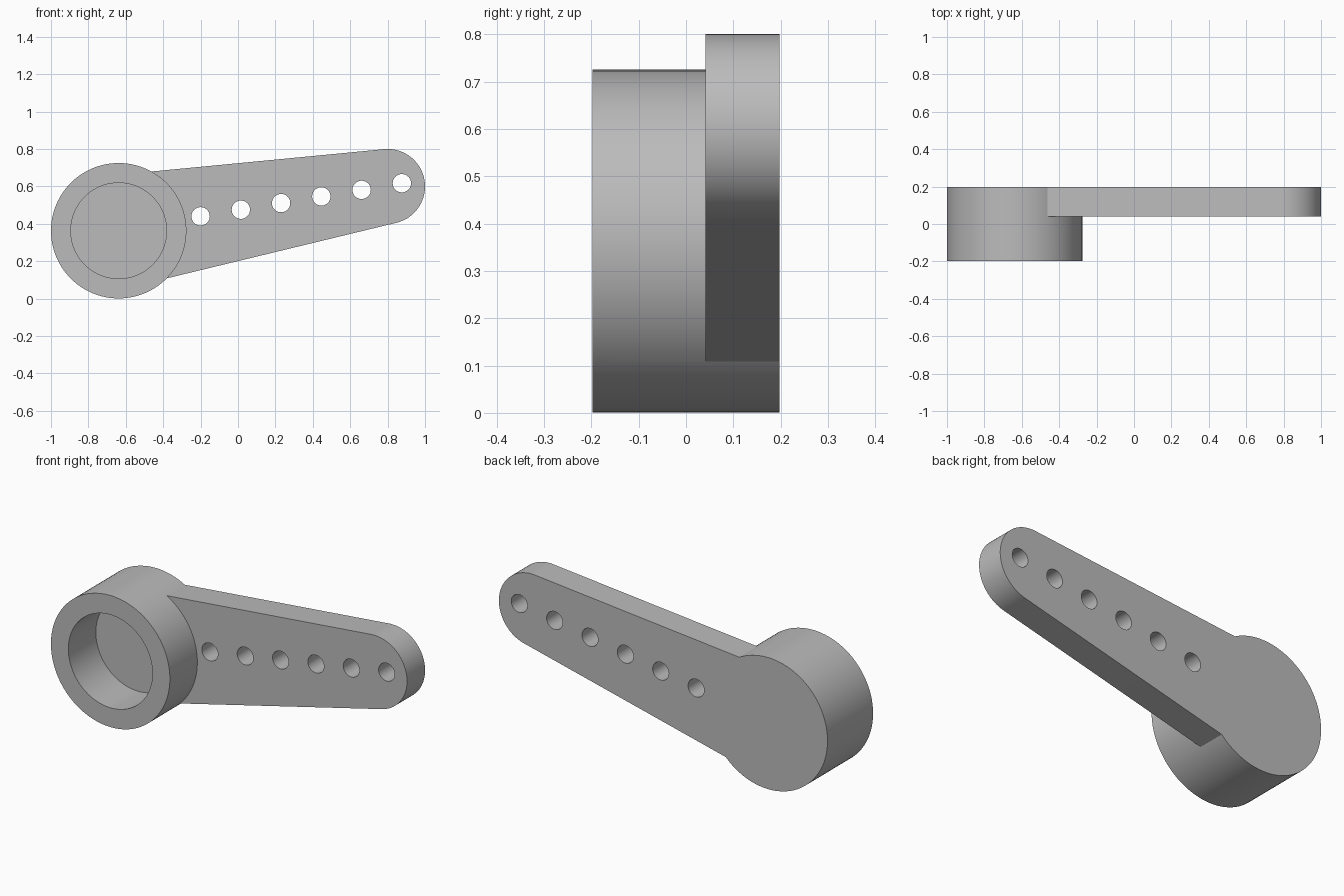
import bpy, bmesh, math
from mathutils import Vector

if "Cube" in bpy.data.objects:
    bpy.data.objects.remove(bpy.data.objects["Cube"], do_unlink=True)

FRONT, STEP, BACK = -0.198, 0.041, 0.198   # depth of hub face, arm face, rear face
HUB, HUB_R, BORE_R = Vector((-0.638, 0.363)), 0.362, 0.256
TIP, TIP_R = Vector((0.8, 0.6)), 0.2
HOLE_A, HOLE_B, HOLE_R = Vector((-0.2, 0.44)), Vector((0.876, 0.617)), 0.049


def arc(centre, radius, start, end, steps):
    return [centre + radius * Vector((math.cos(a), math.sin(a)))
            for a in (start + (end - start) * i / steps for i in range(steps + 1))]


def circle(centre, radius, sides):
    return arc(centre, radius, 0, math.tau, sides)[:-1]


def prism(name, outline, y0, y1):
    """Extrude an x-z outline along y."""
    bm = bmesh.new()
    face = bm.faces.new([bm.verts.new((p.x, y0, p.y)) for p in outline])
    grown = bmesh.ops.extrude_face_region(bm, geom=[face])["geom"]
    bmesh.ops.translate(bm, vec=(0, y1 - y0, 0),
                        verts=[v for v in grown if isinstance(v, bmesh.types.BMVert)])
    bmesh.ops.recalc_face_normals(bm, faces=bm.faces)
    mesh = bpy.data.meshes.new(name)
    bm.to_mesh(mesh)
    bm.free()
    obj = bpy.data.objects.new(name, mesh)
    bpy.context.collection.objects.link(obj)
    return obj


def combine(target, other, operation):
    """Apply a boolean and discard the helper."""
    mod = target.modifiers.new(operation, "BOOLEAN")
    mod.operation, mod.solver, mod.object = operation, "EXACT", other
    bpy.ops.object.select_all(action="DESELECT")
    bpy.context.view_layer.objects.active = target
    target.select_set(True)
    bpy.ops.object.modifier_apply(modifier=mod.name)
    bpy.data.objects.remove(other, do_unlink=True)


# Hub drum
lever = prism("lever_arm", circle(HUB, HUB_R, 96), FRONT, BACK)

# Tapered arm with rounded tip, its flanks tangent to the tip
low, high = math.atan(0.242) - math.pi / 2, math.atan(0.096) + math.pi / 2
tip = arc(TIP, TIP_R, low, high, 48)
root_x = -0.55
root_low = Vector((root_x, tip[0].y - 0.242 * (tip[0].x - root_x)))
root_high = Vector((root_x, tip[-1].y - 0.096 * (tip[-1].x - root_x)))
combine(lever, prism("arm", [root_low] + tip + [root_high], STEP, BACK), "UNION")

# Blind bore in the hub
combine(lever, prism("bore", circle(HUB, BORE_R, 80), FRONT - 0.1, STEP), "DIFFERENCE")

# Row of through holes
for i in range(6):
    centre = HOLE_A.lerp(HOLE_B, i / 5)
    combine(lever, prism("hole", circle(centre, HOLE_R, 40), STEP - 0.06, BACK + 0.1), "DIFFERENCE")

# Plain grey finish
grey = bpy.data.materials.new("light grey")
grey.use_nodes = True
colour = (0.5, 0.5, 0.5, 1)
grey.diffuse_color = colour
grey.node_tree.nodes["Principled BSDF"].inputs["Base Color"].default_value = colour
lever.data.materials.clear()
lever.data.materials.append(grey)
for poly in lever.data.polygons:
    poly.material_index = 0

lever.select_set(True)
bpy.context.view_layer.objects.active = lever
bpy.ops.object.shade_smooth_by_angle(angle=math.radians(30))
